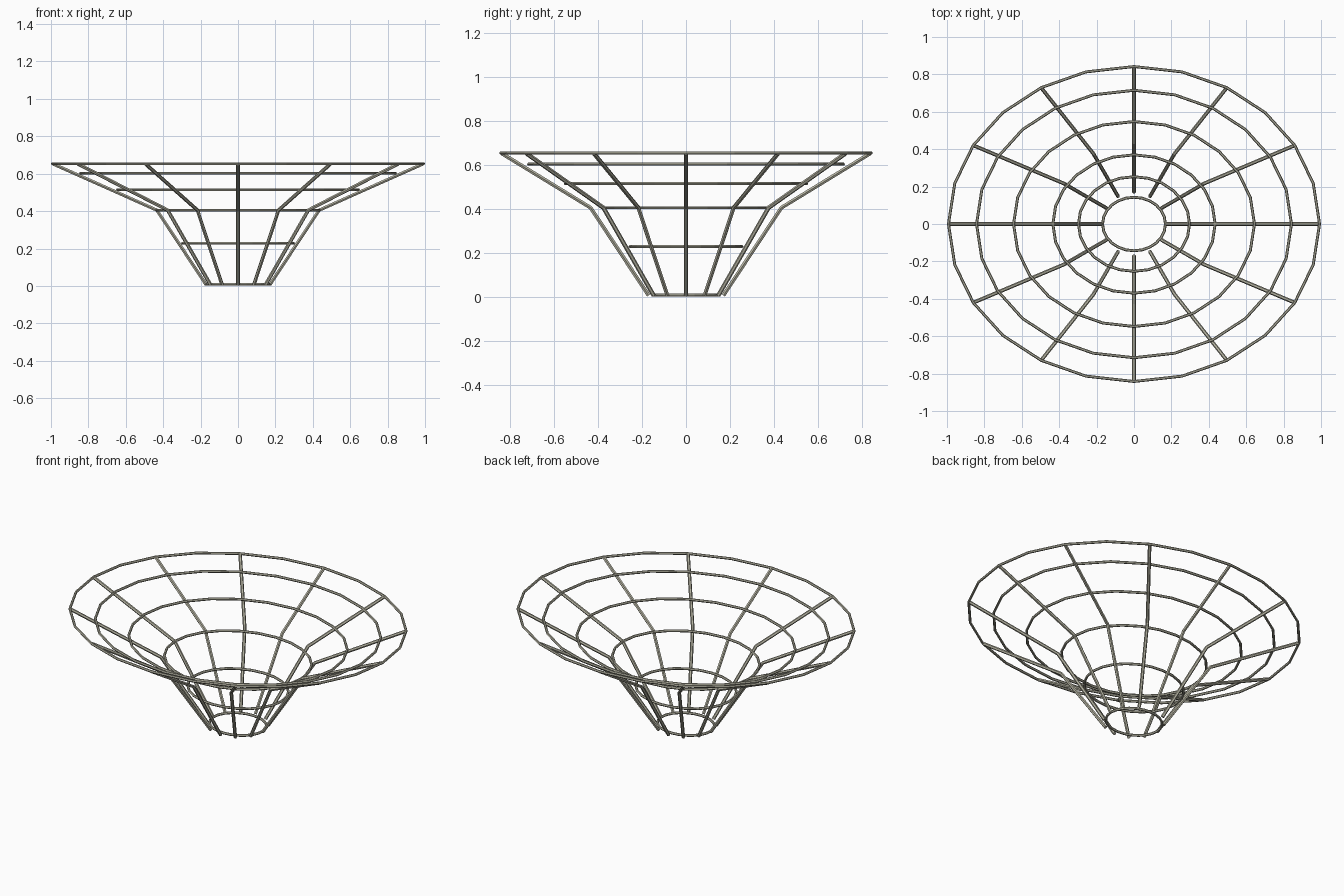
import bpy
from math import cos, sin, pi

if "Cube" in bpy.data.objects:
    bpy.data.objects.remove(bpy.data.objects["Cube"])

HOOP = 0.0078     # hoop rod radius
RIB = 0.0100      # rib rod radius

metal = bpy.data.materials.new("pale_olive_metal")
metal.diffuse_color = (0.46, 0.45, 0.36, 1)
metal.use_nodes = True
metal.node_tree.nodes["Principled BSDF"].inputs["Base Color"].default_value = metal.diffuse_color


def rod(name, points, radius, closed=False):
    """Thin round rod that follows the points, as a mesh."""
    curve = bpy.data.curves.new(name, 'CURVE')
    curve.dimensions = '3D'
    curve.bevel_depth = radius
    curve.bevel_resolution = 1
    curve.use_fill_caps = not closed
    spline = curve.splines.new('POLY')
    spline.points.add(len(points) - 1)
    for p, co in zip(spline.points, points):
        p.co = (*co, 1)
    spline.use_cyclic_u = closed
    curve.materials.append(metal)
    obj = bpy.data.objects.new(name, curve)
    bpy.context.collection.objects.link(obj)
    bpy.ops.object.select_all(action='DESELECT')
    obj.select_set(True)
    bpy.context.view_layer.objects.active = obj
    bpy.ops.object.convert(target='MESH')
    bpy.ops.object.shade_flat()


def oval(rx, ry, z, a):
    return (rx * cos(a), ry * sin(a), z)


# Oval hoops: x radius, y radius, height
hoops = {
    "rim_hoop": (0.992, 0.842, 0.654),
    "upper_hoop": (0.842, 0.715, 0.603),
    "middle_hoop": (0.644, 0.548, 0.515),
    "knee_hoop": (0.434, 0.370, 0.405),
    "lower_hoop": (0.297, 0.253, 0.228),
    "base_hoop": (0.168, 0.143, 0.008),
}
for name, (rx, ry, z) in hoops.items():
    rod(name, [oval(rx, ry, z, 2 * pi * i / 24) for i in range(24)], HOOP, True)

# Bent ribs: oval at the rim, round at the knee and foot
for i in range(12):
    a = 2 * pi * i / 12
    rod(f"rib_{i + 1}", [oval(0.988, 0.838, 0.652, a),
                         oval(0.434, 0.434, 0.405, a),
                         oval(0.170, 0.170, 0.006, a)], RIB)
